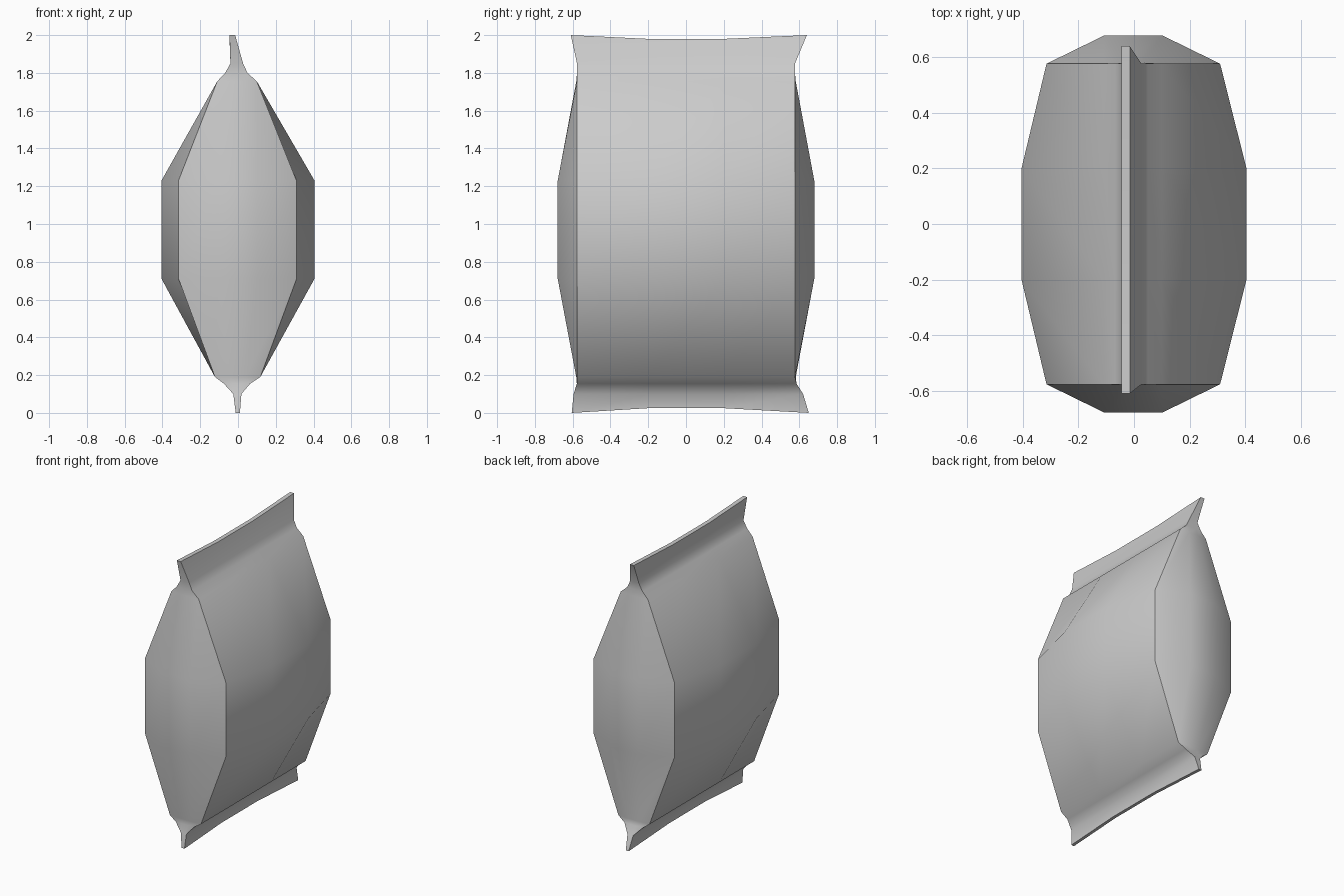
import bpy, bmesh, math

if "Cube" in bpy.data.objects:
    bpy.data.objects.remove(bpy.data.objects["Cube"])

# Pouch rings: z, x left/right at middle, x left/right at corners,
# corner y front/back, end-panel bulge, z shift of the middle columns
RINGS = [
    (0.00, -0.012, 0.010, -0.012, 0.010, -0.605, 0.65, 0.0, 0.025),
    (0.10, -0.025, 0.018, -0.025, 0.018, -0.595, 0.62, 0.0, 0.0),
    (0.155, -0.075, 0.065, -0.075, 0.065, -0.578, 0.585, 0.0, 0.0),
    (0.19, -0.122, 0.118, -0.122, 0.118, -0.577, 0.577, 0.004, 0.0),
    (0.71, -0.405, 0.405, -0.315, 0.310, -0.577, 0.577, 0.102, 0.0),
    (1.23, -0.405, 0.405, -0.315, 0.310, -0.577, 0.577, 0.102, 0.0),
    (1.755, -0.11, 0.10, -0.11, 0.10, -0.577, 0.577, 0.004, 0.0),
    (1.80, -0.068, 0.05, -0.068, 0.05, -0.577, 0.577, 0.0, 0.0),
    (1.85, -0.04, 0.027, -0.04, 0.027, -0.577, 0.577, 0.0, 0.0),
    (2.00, -0.045, -0.015, -0.045, -0.015, -0.61, 0.64, 0.0, -0.02),
]


def ring_points(z, ml, mr, cl, cr, y0, y1, bulge, dz):
    """Twelve-sided cross-section, counter-clockwise from above."""
    mid = (cl + cr) / 2
    g = (cr - cl) / 6
    return [
        (cr, y0, z), (mr, -0.2, z + dz), (mr, 0.2, z + dz), (cr, y1, z),
        (mid + g, y1 + bulge, z), (mid - g, y1 + bulge, z),
        (cl, y1, z), (ml, 0.2, z + dz), (ml, -0.2, z + dz), (cl, y0, z),
        (mid - g, y0 - bulge, z), (mid + g, y0 - bulge, z),
    ]


bm = bmesh.new()
rings = [[bm.verts.new(p) for p in ring_points(*r)] for r in RINGS]

# Walls
for a, b in zip(rings, rings[1:]):
    for i in range(12):
        j = (i + 1) % 12
        bm.faces.new((a[i], a[j], b[j], b[i]))


# Thin sealed edges, closed in strips across the width
def cap(r):
    strips = [(9, 10, 11, 0), (0, 1, 8, 9), (1, 2, 7, 8), (2, 3, 6, 7), (3, 4, 5, 6)]
    for s in strips:
        bm.faces.new([r[i] for i in s])


cap(rings[0])
cap(rings[-1])
bmesh.ops.recalc_face_normals(bm, faces=bm.faces)

mesh = bpy.data.meshes.new("snack_pouch")
bm.to_mesh(mesh)
bm.free()
pouch = bpy.data.objects.new("snack_pouch", mesh)
bpy.context.collection.objects.link(pouch)

# Soft panels with crisp corner seams
bpy.context.view_layer.objects.active = pouch
pouch.select_set(True)
bpy.ops.object.shade_smooth_by_angle(angle=math.radians(40))
